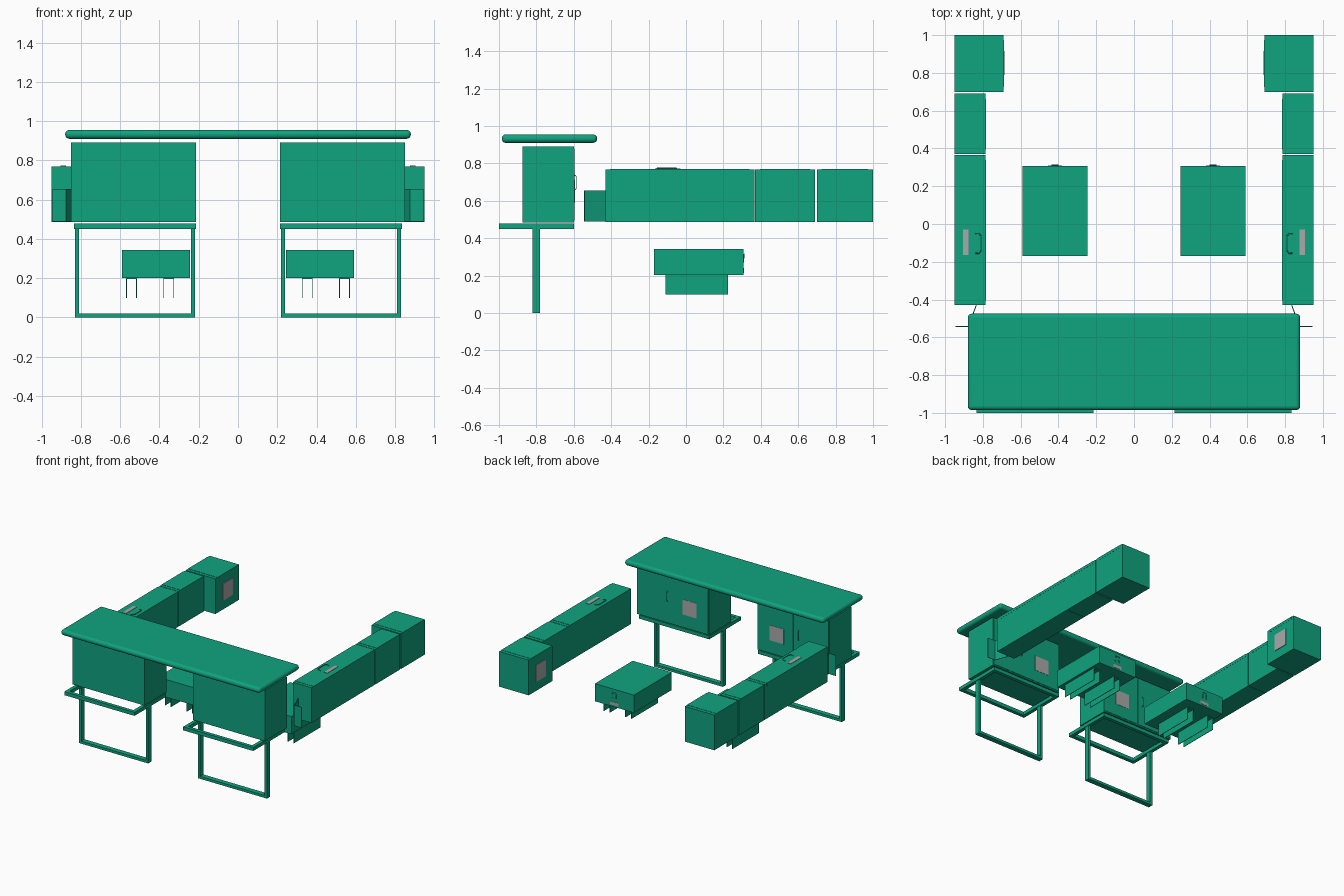
import bpy
import bmesh

cube = bpy.data.objects.get("Cube")
if cube:
    bpy.data.objects.remove(cube, do_unlink=True)


def material(name, rgb):
    mat = bpy.data.materials.new(name)
    mat.use_nodes = True
    mat.diffuse_color = (*rgb, 1)
    mat.node_tree.nodes["Principled BSDF"].inputs["Base Color"].default_value = (*rgb, 1)
    return mat


GREEN = material("sea green", (0.005, 0.366, 0.212))
GREY = material("label grey", (0.4, 0.4, 0.4))


def add_mesh(name, bm, mat):
    mesh = bpy.data.meshes.new(name)
    bm.normal_update()
    bm.to_mesh(mesh)
    bm.free()
    mesh.materials.append(mat)
    obj = bpy.data.objects.new(name, mesh)
    bpy.context.collection.objects.link(obj)
    return obj


def boxes(name, spans, mat=GREEN):
    """One object from boxes given as x, y and z ranges."""
    bm = bmesh.new()
    for span in spans:
        verts = bmesh.ops.create_cube(bm, size=1)["verts"]
        for v in verts:
            for axis in range(3):
                a, b = sorted(span[axis])
                v.co[axis] = a if v.co[axis] < 0 else b
    return add_mesh(name, bm, mat)


def handle(name, points, radius=0.003):
    """A thin bent bar along a path."""
    curve = bpy.data.curves.new(name, "CURVE")
    curve.dimensions = "3D"
    curve.bevel_depth = radius
    curve.bevel_resolution = 1
    curve.use_fill_caps = True
    spline = curve.splines.new("POLY")
    spline.points.add(len(points) - 1)
    for p, co in zip(spline.points, points):
        p.co = (*co, 1)
    obj = bpy.data.objects.new(name, curve)
    bpy.context.collection.objects.link(obj)
    obj.data.materials.append(GREEN)
    bpy.ops.object.select_all(action="DESELECT")
    obj.select_set(True)
    bpy.context.view_layer.objects.active = obj
    bpy.ops.object.convert(target="MESH")


# Worktop with rounded edges
top = boxes("worktop", [((-0.88, 0.88), (-0.985, -0.475), (0.91, 0.955))])
bevel = top.modifiers.new("round edges", "BEVEL")
bevel.width = 0.021
bevel.segments = 5
bpy.context.view_layer.objects.active = top
top.select_set(True)
bpy.ops.object.shade_smooth_by_angle()

for side, s in (("left", 1), ("right", -1)):
    def mx(a, b):
        return (s * a, s * b)

    # Cupboard under the worktop, with two doors at the back
    back = -0.598
    boxes(side + "_cupboard", [(mx(0.215, 0.85), (-0.875, back), (0.485, 0.89))])
    boxes(side + "_cupboard_doors", [
        (mx(0.222, 0.53), (back, back + 0.003), (0.495, 0.88)),
        (mx(0.536, 0.843), (back, back + 0.003), (0.495, 0.88))])
    boxes(side + "_cupboard_label",
          [(mx(0.323, 0.448), (back, back + 0.005), (0.59, 0.71))], GREY)
    hx = s * 0.58
    handle(side + "_door_handle", [(hx, back, 0.655), (hx, back + 0.011, 0.665),
                                   (hx, back + 0.011, 0.73), (hx, back, 0.74)])

    # Base ring and leg loop
    z = (0.45, 0.478)
    boxes(side + "_base_ring", [
        (mx(0.215, 0.835), (-1.0, -0.972), z), (mx(0.215, 0.835), (-0.628, -0.6), z),
        (mx(0.215, 0.243), (-0.972, -0.628), z), (mx(0.807, 0.835), (-0.972, -0.628), z)])
    y = (-0.82, -0.78)
    boxes(side + "_leg_loop", [
        (mx(0.22, 0.24), y, (0.02, 0.45)), (mx(0.81, 0.83), y, (0.02, 0.45)),
        (mx(0.22, 0.83), y, (0, 0.02))])

    # Wall units along the side
    units = (("long", 0.785, -0.43, 0.366), ("short", 0.785, 0.37, 0.69),
             ("end", 0.69, 0.70, 1.0))
    for kind, inner, y0, y1 in units:
        boxes(f"{side}_{kind}_unit", [(mx(inner, 0.95), (y0, y1), (0.487, 0.768))])
        boxes(f"{side}_{kind}_unit_lid",
              [(mx(inner - 0.001, 0.951), (y0 + 0.025, y1 - 0.027), (0.748, 0.77))])
    boxes(side + "_unit_top_label", [(mx(0.875, 0.905), (-0.165, -0.03), (0.768, 0.773))], GREY)
    handle(side + "_unit_top_handle", [
        (s * 0.84, -0.155, 0.77), (s * 0.82, -0.155, 0.774), (s * 0.81, -0.14, 0.775),
        (s * 0.81, -0.065, 0.775), (s * 0.82, -0.05, 0.774), (s * 0.84, -0.05, 0.77)])
    boxes(side + "_end_unit_label", [(mx(0.685, 0.691), (0.79, 0.915), (0.56, 0.695))], GREY)

    # Bent sheet at the front of the wall unit
    bm = bmesh.new()
    path = [(0.835, -0.43), (0.877, -0.543), (0.945, -0.543)]
    low, high = [[bm.verts.new((s * px, py, pz)) for px, py in path] for pz in (0.49, 0.655)]
    for i in range(2):
        bm.faces.new((low[i], low[i + 1], high[i + 1], high[i]))
    sheet = add_mesh(side + "_bent_sheet", bm, GREEN)
    solid = sheet.modifiers.new("thickness", "SOLIDIFY")
    solid.thickness = 0.005
    solid.offset = 0

    # Low drawer box on two thin channels
    boxes(side + "_drawer_box", [(mx(0.245, 0.59), (-0.17, 0.307), (0.202, 0.343))])
    y = (-0.11, 0.225)
    for n, x0 in enumerate((0.325, 0.515), 1):
        x1 = x0 + 0.055
        boxes(f"{side}_channel_{n}", [
            (mx(x0, x0 + 0.004), y, (0.1, 0.2)), (mx(x1 - 0.004, x1), y, (0.1, 0.2)),
            (mx(x0, x1), y, (0.196, 0.202))])
    boxes(side + "_drawer_label", [(mx(0.38, 0.455), (0.305, 0.309), (0.215, 0.24))], GREY)
    handle(side + "_drawer_handle", [
        (s * 0.402, 0.307, 0.27), (s * 0.402, 0.311, 0.315),
        (s * 0.435, 0.311, 0.315), (s * 0.435, 0.307, 0.27)])
